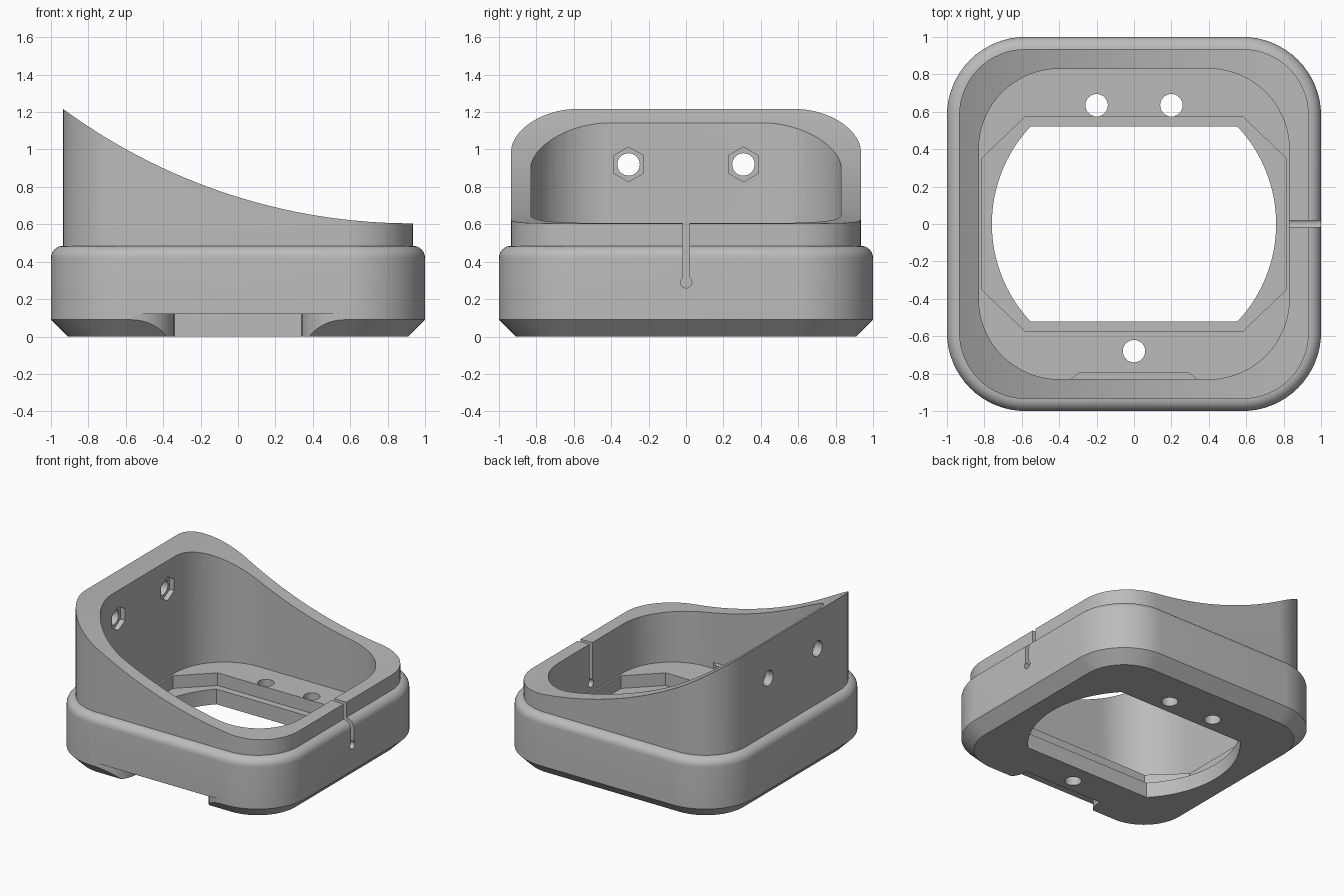
import bpy, bmesh
from math import sin, cos, pi, sqrt, radians

cube = bpy.data.objects.get("Cube")
if cube:
    bpy.data.objects.remove(cube, do_unlink=True)

grey = bpy.data.materials.new("plain grey")
grey.use_nodes = True
grey.diffuse_color = (0.5, 0.5, 0.5, 1)
grey.node_tree.nodes["Principled BSDF"].inputs["Base Color"].default_value = (0.5, 0.5, 0.5, 1)


def rounded_square(half, r, n=16):
    c = half - r
    pts = []
    for q, (sx, sy) in enumerate([(1, 1), (-1, 1), (-1, -1), (1, -1)]):
        for i in range(n + 1):
            a = (q + i / n) * pi / 2
            pts.append((sx * c + r * cos(a), sy * c + r * sin(a)))
    return pts


def circle(cx, cy, r, n=32, start=0.0):
    return [(cx + r * cos(start + 2 * pi * i / n), cy + r * sin(start + 2 * pi * i / n))
            for i in range(n)]


def loft(name, rings):
    """Skin a stack of equal-length 3D rings and cap both ends."""
    bm = bmesh.new()
    rows = [[bm.verts.new(p) for p in ring] for ring in rings]
    n = len(rows[0])
    for a, b in zip(rows, rows[1:]):
        for i in range(n):
            bm.faces.new((a[i], a[(i + 1) % n], b[(i + 1) % n], b[i]))
    bm.faces.new(rows[0][::-1])
    bm.faces.new(rows[-1])
    bmesh.ops.recalc_face_normals(bm, faces=bm.faces)
    mesh = bpy.data.meshes.new(name)
    bm.to_mesh(mesh)
    bm.free()
    mesh.materials.append(grey)
    obj = bpy.data.objects.new(name, mesh)
    bpy.context.collection.objects.link(obj)
    return obj


def prism(name, pts, axis, lo, hi):
    place = {"x": lambda a, b, t: (t, a, b),
             "y": lambda a, b, t: (a, t, b),
             "z": lambda a, b, t: (a, b, t)}[axis]
    return loft(name, [[place(a, b, t) for a, b in pts] for t in (lo, hi)])


def combine(body, tool, operation="DIFFERENCE"):
    tool.hide_render = True
    mod = body.modifiers.new(tool.name, "BOOLEAN")
    mod.operation = operation
    mod.solver = "EXACT"
    mod.object = tool
    bpy.ops.object.select_all(action="DESELECT")
    body.select_set(True)
    bpy.context.view_layer.objects.active = body
    bpy.ops.object.modifier_apply(modifier=mod.name)
    bpy.data.objects.remove(tool, do_unlink=True)


# Outer shell: chamfered foot, rounded shoulder, narrower upper wall
levels = [(0, 0.09), (0.09, 0)]
fillet = 0.065
for i in range(9):
    a = i / 8 * pi / 2
    levels.append((0.42 + fillet * sin(a), fillet * (1 - cos(a))))
levels.append((1.4, fillet))
housing = loft("housing", [[(x, y, z) for x, y in rounded_square(1 - d, 0.42 - d)]
                           for z, d in levels])

# Main pocket, and the small step against the front wall
combine(housing, prism("pocket", rounded_square(0.83, 0.43), "z", 0.22, 2))
step = [(-0.42, -0.9), (0.42, -0.9), (0.34, -0.83), (0.29, -0.79), (-0.29, -0.79), (-0.34, -0.83)]
combine(housing, prism("front_step", step, "z", 0.18, 0.27), "UNION")

# Sweeping top edge
R, low = 3.15, 0.605
sweep = [(-1.2 + 2.13 * i / 48) for i in range(49)]
edge = [(x, low + R - sqrt(R * R - (0.93 - x) ** 2)) for x in sweep]
combine(housing, prism("top_sweep", edge + [(1.2, low), (1.2, 2), (-1.2, 2)], "y", -1.3, 1.3))

# Octagonal recess and flat-sided round opening in the floor
octagon = [(sx * x, sy * y) for sx, sy, flip in [(1, 1, 0), (-1, 1, 1), (-1, -1, 0), (1, -1, 1)]
           for x, y in ([(0.815, 0.35), (0.58, 0.575)][::-1 if flip else 1])]
combine(housing, prism("recess", octagon, "z", 0.12, 0.5))
half_arc = [radians(-43.2 + 86.4 * i / 32) for i in range(33)]
opening = [(0.76 * cos(a), 0.76 * sin(a)) for a in half_arc]
opening += [(-x, -y) for x, y in opening]
combine(housing, prism("opening", opening, "z", -0.5, 0.5))

# Floor screw holes
for x, y in [(-0.2, 0.635), (0.2, 0.635), (0, -0.68)]:
    combine(housing, prism("floor_hole", circle(x, y, 0.06), "z", -0.5, 0.5))

# Tall wall screw holes with hexagonal nut pockets inside
for y in (-0.307, 0.307):
    combine(housing, prism("wall_hole", circle(y, 0.92, 0.06), "x", -1.2, -0.5))
    combine(housing, prism("nut_pocket", circle(y, 0.92, 0.093, 6, pi / 2), "x", -0.87, -0.5))

# Keyhole slit in the low wall
slit = [(-0.016, 0.29), (0.018, 0.29), (0.018, 1), (-0.016, 1)]
combine(housing, prism("slit", slit, "x", 0.7, 1.2))
combine(housing, prism("slit_end", circle(0.001, 0.29, 0.03), "x", 0.7, 1.2))

# Finger notch with rounded ends under the front edge
side = [(0.57 - 0.23 * cos(i / 12 * pi / 2), -0.79 - 0.21 * sin(i / 12 * pi / 2))
        for i in range(13)] + [(0.57, -1.2)]
notch = side + [(-x, y) for x, y in reversed(side)]
combine(housing, prism("finger_notch", notch, "z", -0.5, 0.12))

# Smooth curves, crisp edges
bpy.ops.object.select_all(action="DESELECT")
housing.select_set(True)
bpy.context.view_layer.objects.active = housing
bpy.ops.object.shade_smooth_by_angle(angle=radians(30))
